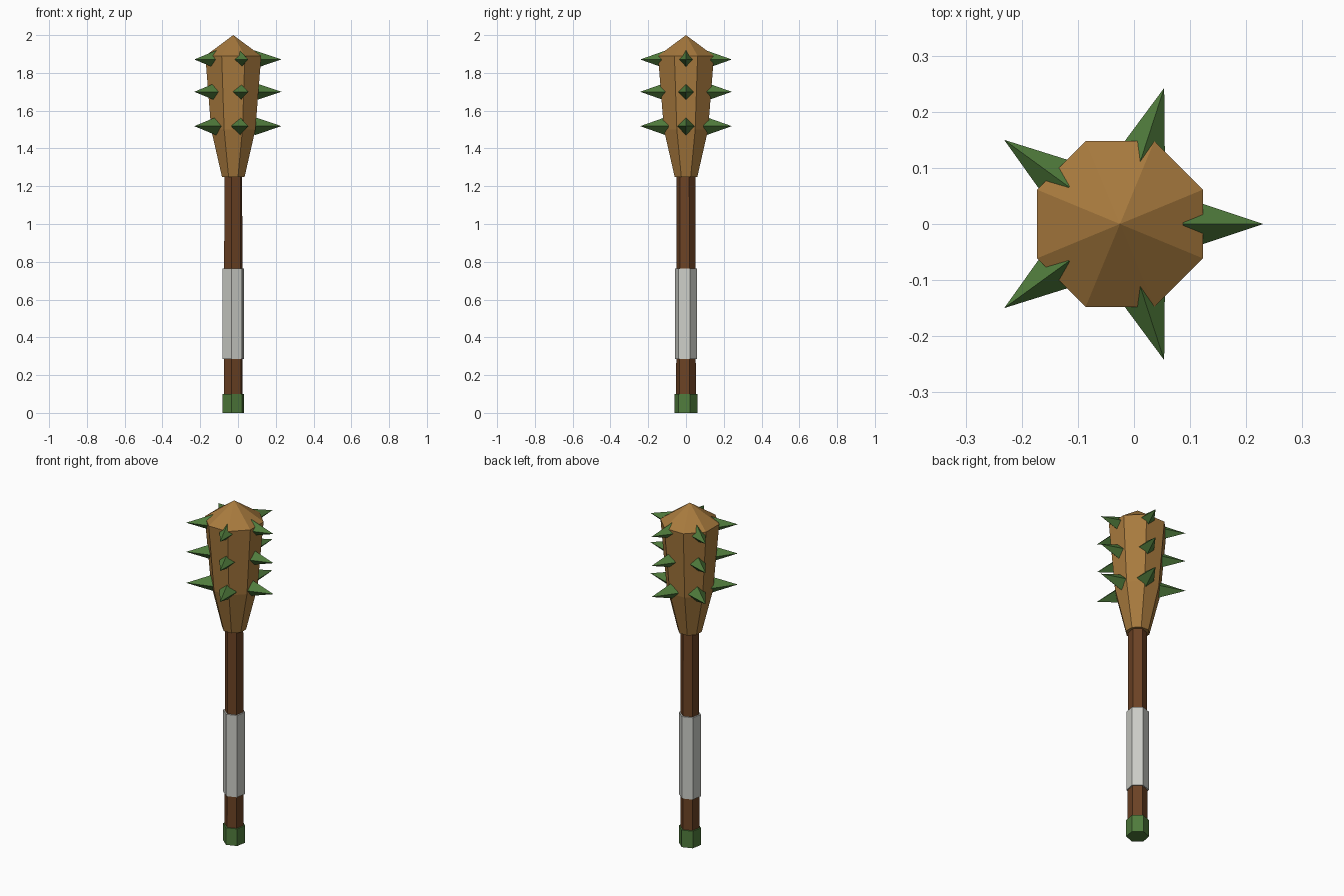
import bpy, bmesh
from math import cos, sin, radians, tau

cube = bpy.data.objects.get("Cube")
if cube:
    bpy.data.objects.remove(cube)

AXIS_X = -0.025


def material(name, rgb):
    mat = bpy.data.materials.new(name)
    mat.use_nodes = True
    mat.diffuse_color = (*rgb, 1)
    mat.node_tree.nodes["Principled BSDF"].inputs["Base Color"].default_value = (*rgb, 1)
    return mat


light_wood = material("light wood", (0.39, 0.195, 0.048))
dark_wood = material("dark wood", (0.15, 0.055, 0.018))
green = material("green", (0.08, 0.2, 0.045))
cloth = material("pale cloth", (0.60, 0.61, 0.57))


def finish(name, bm, mat):
    bmesh.ops.recalc_face_normals(bm, faces=bm.faces)
    mesh = bpy.data.meshes.new(name)
    bm.to_mesh(mesh)
    bm.free()
    mesh.materials.append(mat)
    obj = bpy.data.objects.new(name, mesh)
    obj.location.x = AXIS_X
    bpy.context.collection.objects.link(obj)
    return obj


def prism(name, profile, sides, turn, mat, apex=None):
    """Stack of (radius, height) rings, closed by a flat cap or an apex."""
    bm = bmesh.new()
    rings = [[bm.verts.new((r * cos(radians(turn) + tau * i / sides),
                            r * sin(radians(turn) + tau * i / sides), z))
              for i in range(sides)] for r, z in profile]
    for low, high in zip(rings, rings[1:]):
        for i in range(sides):
            j = (i + 1) % sides
            bm.faces.new((low[i], low[j], high[j], high[i]))
    bm.faces.new(rings[0][::-1])
    if apex is None:
        bm.faces.new(rings[-1])
    else:
        tip = bm.verts.new((0, 0, apex))
        for i in range(sides):
            bm.faces.new((rings[-1][i], rings[-1][(i + 1) % sides], tip))
    return finish(name, bm, mat)


# Six-sided handle parts
prism("handle", [(0.053, 0.02), (0.050, 1.27)], 6, 20, dark_wood)
prism("pommel", [(0.061, 0), (0.061, 0.1)], 6, 20, green)
prism("grip_wrap", [(0.060, 0.285), (0.060, 0.765)], 6, 20, cloth)

# Eight-sided head with a pointed cap
flat = cos(tau / 16)
prism("club_head", [(0.060 / flat, 1.25), (0.117 / flat, 1.5), (0.148 / flat, 1.89)],
      8, 22.5, light_wood, apex=2.0)

# Three rows of five spikes
for row, z in enumerate((1.518, 1.70, 1.871)):
    for k in range(5):
        spike = prism(f"spike_{row + 1}_{k + 1}", [(0.048, 0.112)], 4, 0, green, apex=0.255)
        spike.location.z = z
        spike.rotation_euler = (0, tau / 4, k * tau / 5)
